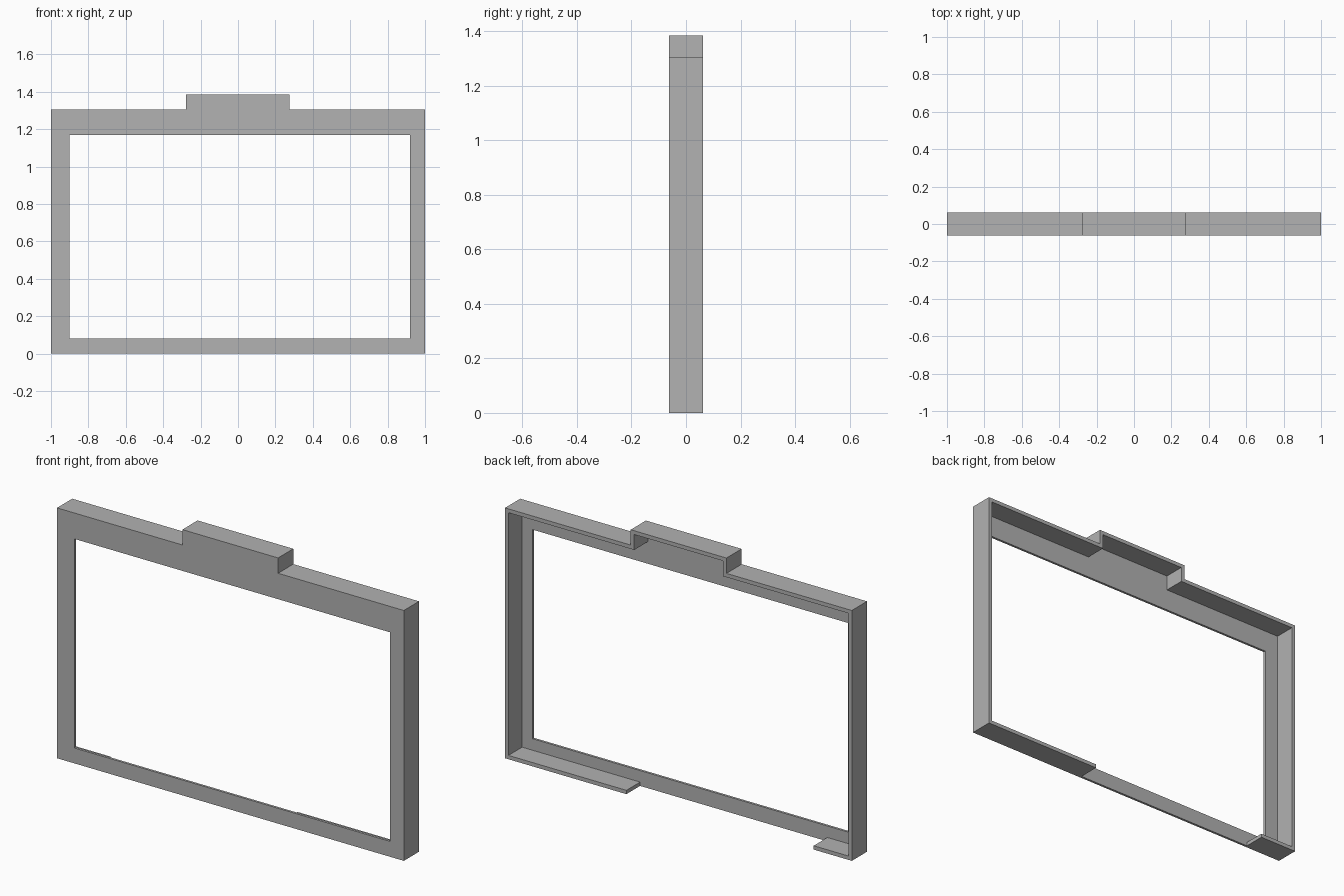
import bpy
import bmesh

# Remove the default cube
cube = bpy.data.objects.get("Cube")
if cube:
    bpy.data.objects.remove(cube, do_unlink=True)

FRONT, BACK = -0.0625, 0.0625
WALL, PLATE = 0.02, 0.0125
HEIGHT, TAB_TOP = 1.305, 1.385
TAB_LEFT, TAB_RIGHT = 0.275, -0.277

grey = bpy.data.materials.new("mid grey")
grey.use_nodes = True
colour = (0.445, 0.445, 0.445, 1)
grey.diffuse_color = colour
grey.node_tree.nodes["Principled BSDF"].inputs["Base Color"].default_value = colour


def prism(name, outline, y0, y1):
    """Extrude an x-z outline along y."""
    bm = bmesh.new()
    face = bm.faces.new([bm.verts.new((x, y0, z)) for x, z in outline])
    new = bmesh.ops.extrude_face_region(bm, geom=[face])["geom"]
    verts = [v for v in new if isinstance(v, bmesh.types.BMVert)]
    bmesh.ops.translate(bm, verts=verts, vec=(0, y1 - y0, 0))
    bmesh.ops.recalc_face_normals(bm, faces=bm.faces)
    mesh = bpy.data.meshes.new(name)
    bm.to_mesh(mesh)
    bm.free()
    mesh.materials.append(grey)
    obj = bpy.data.objects.new(name, mesh)
    bpy.context.collection.objects.link(obj)
    return obj


def rect(x0, x1, z0, z1):
    return [(x0, z0), (x1, z0), (x1, z1), (x0, z1)]


def stepped_outline(inset):
    """Frame outline with the raised top tab, moved inward by inset."""
    side, top, tab = 1 - inset, HEIGHT - inset, TAB_TOP - inset
    left, right = TAB_LEFT - inset, TAB_RIGHT + inset
    return [(-side, inset), (side, inset), (side, top), (left, top),
            (left, tab), (right, tab), (right, top), (-side, top)]


def cut(target, cutter):
    cutter.hide_render = True
    mod = target.modifiers.new("cut", "BOOLEAN")
    mod.operation = "DIFFERENCE"
    mod.solver = "EXACT"
    mod.object = cutter
    bpy.context.view_layer.objects.active = target
    bpy.ops.object.modifier_apply(modifier=mod.name)
    bpy.data.objects.remove(cutter, do_unlink=True)


# Solid frame body, hollowed from the back to leave a thin face and rim
frame = prism("bezel_frame", stepped_outline(0), FRONT, BACK)
cut(frame, prism("cavity_cutter", stepped_outline(WALL), FRONT + PLATE, BACK + 0.1))

# Slightly off-centre window opening
cut(frame, prism("opening_cutter", rect(-0.9, 0.92, 0.08, 1.17), FRONT - 0.1, BACK + 0.1))

# Gap in the bottom rim
cut(frame, prism("rim_gap_cutter", rect(-0.78, 0.3, -0.1, 0.05), FRONT + PLATE, BACK + 0.1))
